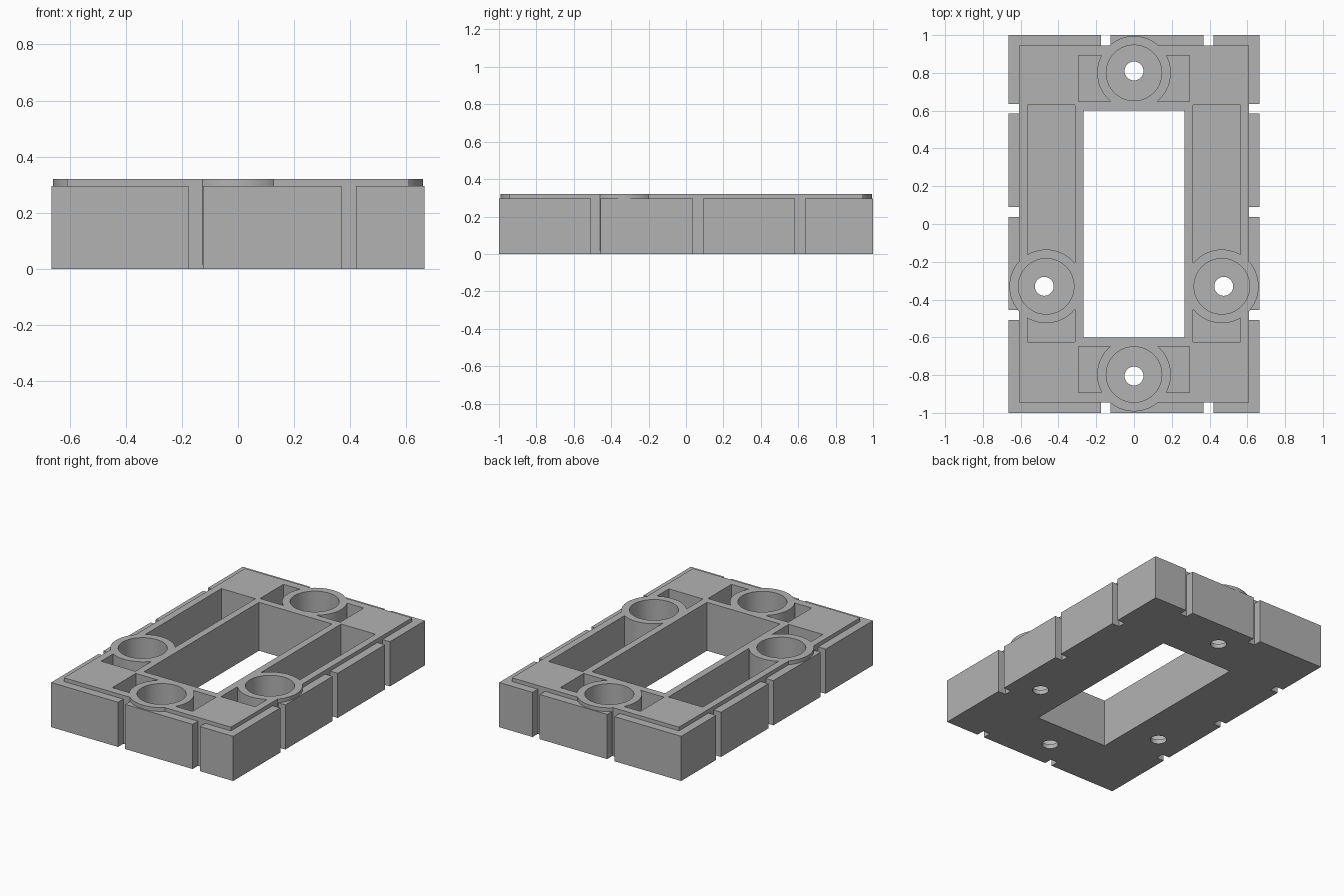
import bpy
import bmesh
from mathutils import Matrix, Vector

cube = bpy.data.objects.get("Cube")
if cube:
    bpy.data.objects.remove(cube, do_unlink=True)

grey = bpy.data.materials.new("plain grey")
grey.use_nodes = True
colour = (0.45, 0.45, 0.45, 1)
grey.diffuse_color = colour
grey.node_tree.nodes["Principled BSDF"].inputs["Base Color"].default_value = colour

BLOCK, TOP, FLOOR, OVER = 0.295, 0.32, 0.03, 0.5
RIM_X, RIM_Y = 0.61, 0.945


def make_object(name, bm):
    mesh = bpy.data.meshes.new(name)
    bm.to_mesh(mesh)
    bm.free()
    mesh.materials.append(grey)
    obj = bpy.data.objects.new(name, mesh)
    bpy.context.collection.objects.link(obj)
    return obj


def box(name, x0, x1, y0, y1, z0, z1):
    bm = bmesh.new()
    place = Matrix.Translation(Vector((x0 + x1, y0 + y1, z0 + z1)) / 2)
    size = Matrix.Diagonal((x1 - x0, y1 - y0, z1 - z0, 1))
    bmesh.ops.create_cube(bm, size=1, matrix=place @ size)
    return make_object(name, bm)


def cylinder(name, x, y, radius, z0, z1):
    bm = bmesh.new()
    bmesh.ops.create_cone(bm, cap_ends=True, segments=64, radius1=radius, radius2=radius,
                          depth=z1 - z0, matrix=Matrix.Translation((x, y, (z0 + z1) / 2)))
    return make_object(name, bm)


# Block with a raised top plate
body = box("socket_block", -0.665, 0.665, -1, 1, 0, BLOCK)


def combine(tool, operation):
    mod = body.modifiers.new(tool.name, 'BOOLEAN')
    mod.operation = operation
    mod.solver = 'EXACT'
    mod.object = tool
    bpy.context.view_layer.objects.active = body
    bpy.ops.object.modifier_apply(modifier=mod.name)
    bpy.data.objects.remove(tool, do_unlink=True)


combine(box("top_plate", -RIM_X, RIM_X, -RIM_Y, RIM_Y, 0.1, TOP), 'UNION')

# Vertical notches around the outside
for side in (-1, 1):
    for y in (-0.482, 0.064, 0.61):
        xs = sorted((side * RIM_X, side * 0.8))
        combine(box("side_notch", *xs, y - 0.026, y + 0.026, -0.1, OVER), 'DIFFERENCE')
    for x in (-0.15, 0.395):
        ys = sorted((side * RIM_Y, side * 1.1))
        combine(box("end_notch", x - 0.026, x + 0.026, *ys, -0.1, OVER), 'DIFFERENCE')

# Open pockets in the four walls
for side in (-1, 1):
    xs = sorted((side * 0.313, side * 0.563))
    combine(box("side_pocket", *xs, -0.625, 0.63, FLOOR, OVER), 'DIFFERENCE')
    ys = sorted((side * 0.648, side * 0.893))
    combine(box("end_pocket", -0.293, 0.293, *ys, FLOOR, OVER), 'DIFFERENCE')

# Round screw bosses: collar, bore and screw hole
bosses = [(0, 0.8, 0, 0.81), (0, -0.797, 0, -0.805),
          (-0.465, -0.33, -0.475, -0.33), (0.465, -0.33, 0.475, -0.33)]
for x, y, hx, hy in bosses:
    combine(cylinder("collar", x, y, 0.195, FLOOR / 2, TOP), 'UNION')
for x, y, hx, hy in bosses:
    combine(cylinder("bore", x, y, 0.147, FLOOR, OVER), 'DIFFERENCE')
    combine(cylinder("screw_hole", hx, hy, 0.05, -0.1, OVER), 'DIFFERENCE')

# Central window
combine(box("window", -0.267, 0.267, -0.6, 0.6, -0.1, OVER), 'DIFFERENCE')

body.select_set(True)
bpy.context.view_layer.objects.active = body
bpy.ops.object.shade_smooth_by_angle()
